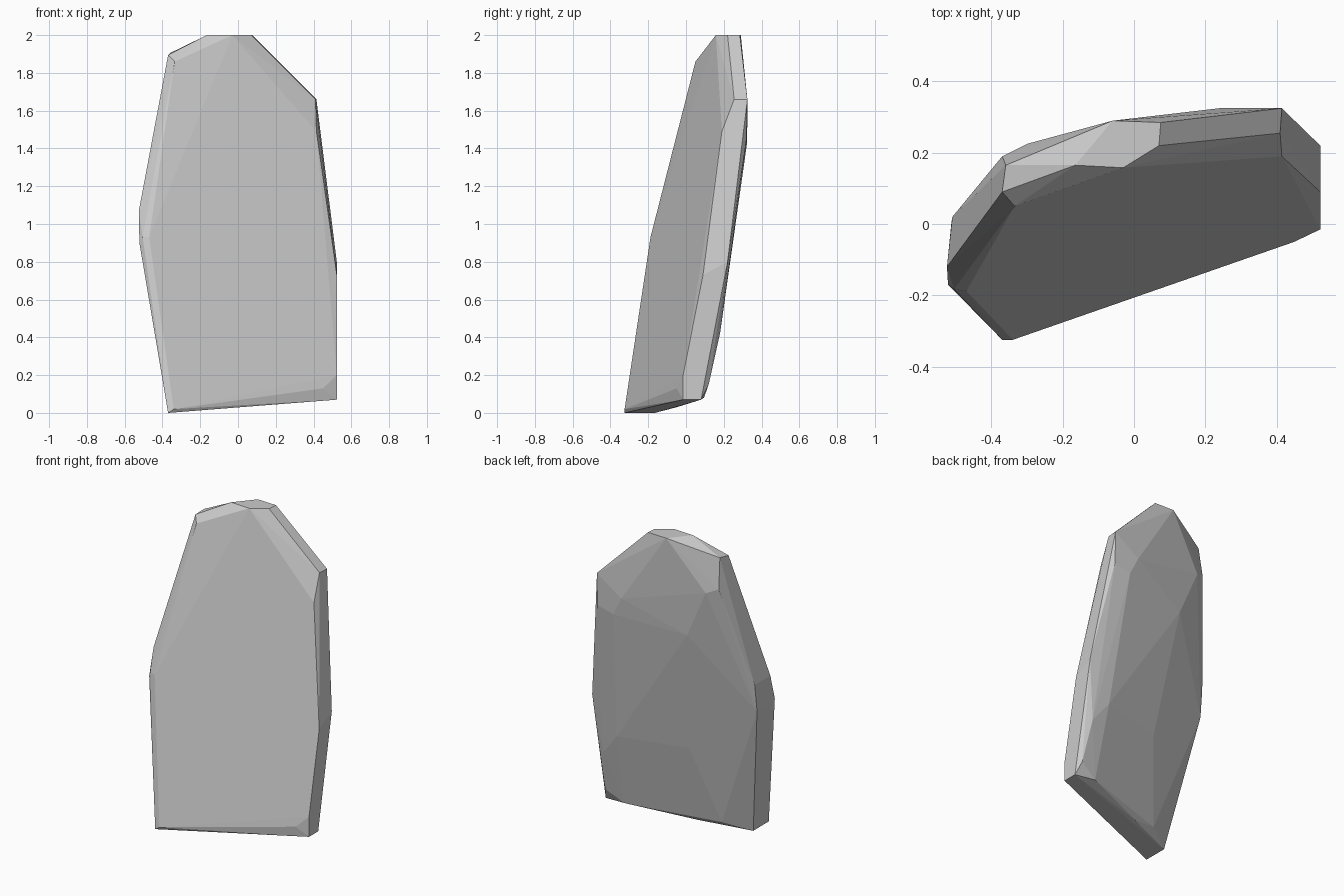
import bpy, bmesh

# Chiselled rim around the broad front face
front = [(-.37, -.325, 0), (-.34, -.325, .02), (.45, -.05, .13), (.523, -.015, .20),
         (.523, -.015, .07), (.523, .09, .73), (.415, .19, 1.49), (.41, .255, 1.66),
         (-.335, .05, 1.86), (-.505, -.183, .93), (-.47, -.188, .93)]

# Flat cap on top and worn left shoulder
top = [(.07, .22, 2), (-.03, .158, 2), (-.165, .165, 2), (-.06, .29, 2), (.075, .285, 2),
       (-.37, .09, 1.895), (-.36, .165, 1.905)]

# Left side ridge
left = [(-.525, -.12, 1.07), (-.522, -.17, .90), (-.51, .02, 1.06), (-.513, 0, .88),
        (-.37, -.165, 0)]

# Nearly flat back face with a chamfer along its foot
back = [(-.37, .19, 1.71), (-.30, .225, 1.68), (-.165, .225, 1.37), (-.33, .16, 1.36),
        (.24, .325, 1.54), (.30, .322, 1.42), (.415, .325, 1.66), (.415, .32, 1.45),
        (.523, .22, .80), (.36, .20, .56), (-.08, .085, .56), (.523, .08, .07),
        (.50, .12, .15), (.38, .095, .08), (.47, .18, .42), (-.21, -.07, .05),
        (-.05, -.05, .03)]

# Stone slab as the hull of its chipped corners
bm = bmesh.new()
for p in front + top + left + back:
    bm.verts.new(p)
bmesh.ops.convex_hull(bm, input=bm.verts[:])
loose = [v for v in bm.verts if not v.link_faces]
bmesh.ops.delete(bm, geom=loose, context='VERTS')
bmesh.ops.dissolve_limit(bm, angle_limit=.02, verts=bm.verts[:], edges=bm.edges[:])
bmesh.ops.recalc_face_normals(bm, faces=bm.faces[:])
mesh = bpy.data.meshes.new("stone_slab")
bm.to_mesh(mesh)
bm.free()
slab = bpy.data.objects.new("stone_slab", mesh)
bpy.context.collection.objects.link(slab)
